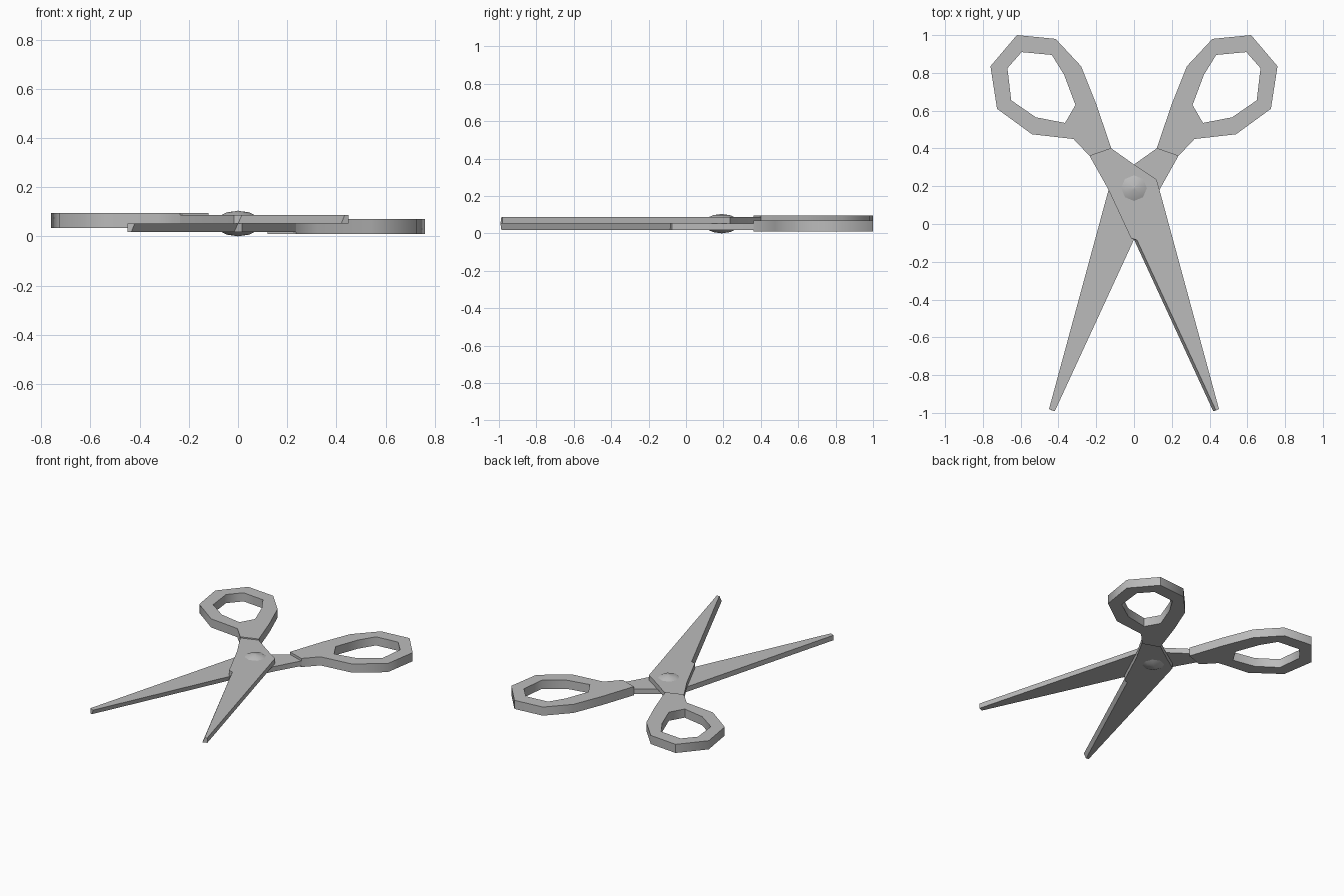
import bpy
import bmesh
from math import radians, pi, cos, sin

if "Cube" in bpy.data.objects:
    bpy.data.objects.remove(bpy.data.objects["Cube"], do_unlink=True)

THICK = 0.105   # overall height; the two halves mirror about its middle
MID = THICK / 2

grey = bpy.data.materials.new("plain grey")
grey.use_nodes = True
grey.diffuse_color = (0.5, 0.5, 0.5, 1)
grey.node_tree.nodes["Principled BSDF"].inputs["Base Color"].default_value = (0.5, 0.5, 0.5, 1)


def finish(bm, name, angle, flip=False):
    """Turn a bmesh into a shaded object, optionally turned over about y."""
    bmesh.ops.recalc_face_normals(bm, faces=bm.faces)
    mesh = bpy.data.meshes.new(name)
    bm.to_mesh(mesh)
    bm.free()
    mesh.materials.append(grey)
    obj = bpy.data.objects.new(name, mesh)
    bpy.context.collection.objects.link(obj)
    if flip:
        obj.rotation_euler = (0, pi, 0)
        obj.location.z = THICK
    bpy.ops.object.select_all(action="DESELECT")
    obj.select_set(True)
    bpy.context.view_layer.objects.active = obj
    bpy.ops.object.shade_smooth_by_angle(angle=radians(angle))
    return obj


def loft(bm, rings):
    """Join rings of equal length and cap both ends."""
    loops = [[bm.verts.new(p) for p in ring] for ring in rings]
    n = len(loops[0])
    for a, b in zip(loops, loops[1:]):
        for i in range(n):
            j = (i + 1) % n
            bm.faces.new((a[i], a[j], b[j], b[i]))
    bm.faces.new(loops[0][::-1])
    bm.faces.new(loops[-1])


# Blade: tang, wide pivot area and tapering blade with a slanted cutting edge
shank = [(-0.235, 0.36), (-0.245, 0.375), (-0.125, 0.415), (-0.12, 0.40),
         (0, 0.315), (0.12, 0.235), (0.45, -0.98)]
heel = (-0.016, -0.075)
lower = shank + [(0.42, -0.992), (0.0, -0.082), heel, (-0.137, 0.185)]
upper = shank + [(0.434, -0.987), (0.016, -0.085), heel, (-0.137, 0.185)]


def blade(name, flip):
    bm = bmesh.new()
    loft(bm, [[(x, y, MID) for x, y in lower], [(x, y, 0.087) for x, y in upper]])
    finish(bm, name, 20, flip)


# Handle: faceted finger loop with a hole
outer = [(-0.235, 0.36), (-0.32, 0.45), (-0.54, 0.475), (-0.725, 0.61),
         (-0.76, 0.835), (-0.62, 1.0), (-0.415, 0.98), (-0.28, 0.835),
         (-0.2, 0.635), (-0.12, 0.40)]
hole = [(-0.31, 0.63), (-0.365, 0.535), (-0.52, 0.565), (-0.65, 0.655),
        (-0.67, 0.825), (-0.595, 0.91), (-0.435, 0.895), (-0.37, 0.79)]


def handle(name, flip):
    bm = bmesh.new()
    edges = []
    for outline in (outer, hole):
        vs = [bm.verts.new((x, y, 0.035)) for x, y in outline]
        edges += [bm.edges.new((vs[i - 1], vs[i])) for i in range(len(vs))]
    bmesh.ops.triangle_fill(bm, use_beauty=True, edges=edges)
    top = bmesh.ops.extrude_face_region(bm, geom=bm.faces[:], use_keep_orig=True)
    moved = [g for g in top["geom"] if isinstance(g, bmesh.types.BMVert)]
    bmesh.ops.translate(bm, verts=moved, vec=(0, 0, 0.06))
    finish(bm, name, 55, flip)


for half, flip in (("upper", False), ("lower", True)):
    blade(half + "_blade", flip)
    handle(half + "_handle", flip)

# Pivot rivet: a low dome showing on both sides
SIDES = 8
dome = [(0.045, 0.098), (0.072, 0.085)]
profile = [(0.008, THICK - 0.002)] + dome
profile = [(r, THICK - z) for r, z in profile] + profile[::-1]
bm = bmesh.new()
loft(bm, [[(r * cos(2 * pi * i / SIDES), 0.19 + r * sin(2 * pi * i / SIDES), z)
           for i in range(SIDES)] for r, z in profile])
# Small pointed crowns
for sign in (-1, 1):
    crown = max(bm.faces, key=lambda f: sign * f.calc_center_median().z)
    tip = bmesh.ops.poke(bm, faces=[crown])["verts"][0]
    tip.co.z = MID + sign * MID
finish(bm, "pivot_rivet", 50)
